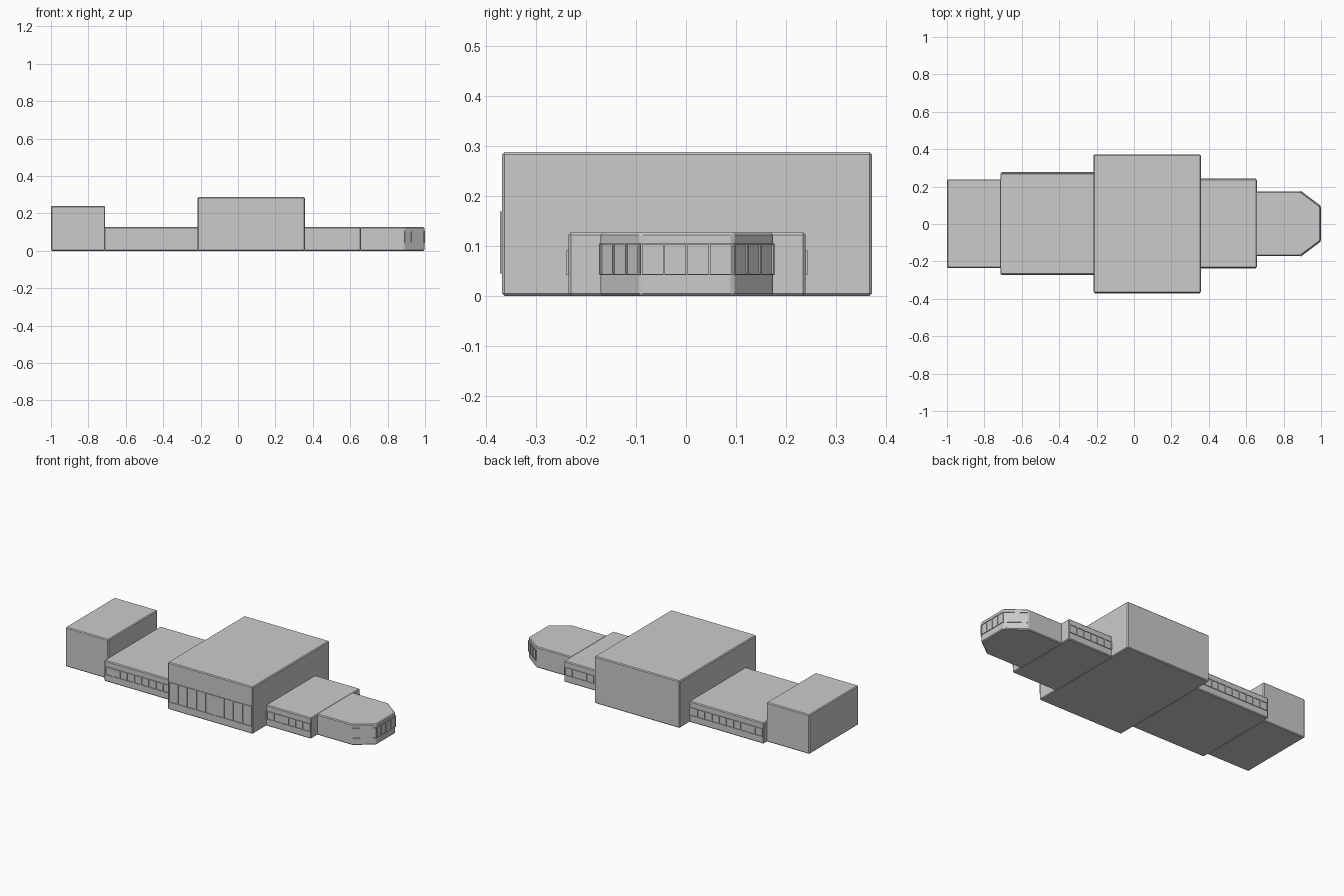
import bpy, bmesh
from math import atan2
from mathutils import Vector, Matrix

cube = bpy.data.objects.get("Cube")
if cube:
    bpy.data.objects.remove(cube, do_unlink=True)

grey = bpy.data.materials.new("light grey plaster")
grey.use_nodes = True
colour = (0.6, 0.6, 0.6, 1)
grey.diffuse_color = colour
grey.node_tree.nodes["Principled BSDF"].inputs["Base Color"].default_value = colour


def finish(name, bm):
    bmesh.ops.recalc_face_normals(bm, faces=bm.faces)
    mesh = bpy.data.meshes.new(name)
    bm.to_mesh(mesh)
    bm.free()
    mesh.materials.append(grey)
    ob = bpy.data.objects.new(name, mesh)
    bpy.context.collection.objects.link(ob)
    return ob


def block(name, outline, height):
    """Extruded footprint with small chamfered edges."""
    bm = bmesh.new()
    base = bm.faces.new([bm.verts.new((x, y, 0)) for x, y in outline])
    top = bmesh.ops.extrude_face_region(bm, geom=[base])["geom"]
    bmesh.ops.translate(bm, vec=(0, 0, height),
                        verts=[v for v in top if isinstance(v, bmesh.types.BMVert)])
    ob = finish(name, bm)
    bevel = ob.modifiers.new("chamfer", "BEVEL")
    bevel.width = 0.005
    bevel.segments = 1


def box(name, x0, x1, y0, y1, height):
    block(name, [(x0, y0), (x1, y0), (x1, y1), (x0, y1)], height)


def windows(name, start, end, z0, z1, count, bar=0.006, depth=0.004):
    """Raised window frame with bars; outside lies right of start to end."""
    a, b = Vector(start), Vector(end)
    length = (b - a).length
    place = (Matrix.Translation((a.x, a.y, 0))
             @ Matrix.Rotation(atan2(b.y - a.y, b.x - a.x), 4, "Z"))
    bm = bmesh.new()

    def strip(u0, u1, w0, w1):
        m = (place @ Matrix.Translation(((u0 + u1) / 2, 0, (w0 + w1) / 2))
             @ Matrix.Diagonal((u1 - u0, 2 * depth, w1 - w0, 1)))
        bmesh.ops.create_cube(bm, size=1, matrix=m)

    strip(0, length, z0, z0 + bar / 2)
    strip(0, length, z1 - bar / 2, z1)
    for i in range(count + 1):
        u = (length - bar) * i / count
        strip(u, u + bar, z0 + bar / 2, z1 - bar / 2)
    finish(name, bm)


# Building volumes, end to end
box("end_block", -1, -0.71, -0.235, 0.239, 0.24)
box("long_wing", -0.715, -0.21, -0.269, 0.273, 0.127)
box("main_hall", -0.217, 0.357, -0.368, 0.372, 0.287)
box("short_wing", 0.35, 0.657, -0.235, 0.239, 0.127)
nose = [(0.65, -0.171), (0.89, -0.171), (0.996, -0.091),
        (0.996, 0.094), (0.89, 0.174), (0.65, 0.174)]
block("nose_block", nose, 0.127)

# Window bands
windows("main_hall_windows", (-0.212, -0.368), (0.352, -0.368), 0.045, 0.168, 9)
windows("long_wing_front_windows", (-0.708, -0.269), (-0.217, -0.269), 0.042, 0.092, 10)
windows("long_wing_back_windows", (-0.217, 0.273), (-0.708, 0.273), 0.042, 0.092, 10)
windows("short_wing_front_windows", (0.357, -0.235), (0.652, -0.235), 0.042, 0.092, 6)
windows("short_wing_back_windows", (0.652, 0.239), (0.357, 0.239), 0.042, 0.092, 6)
for side, i, count in (("right", 1, 3), ("end", 2, 4), ("left", 3, 3)):
    windows("nose_%s_windows" % side, nose[i], nose[i + 1], 0.042, 0.105, count, 0.004)
